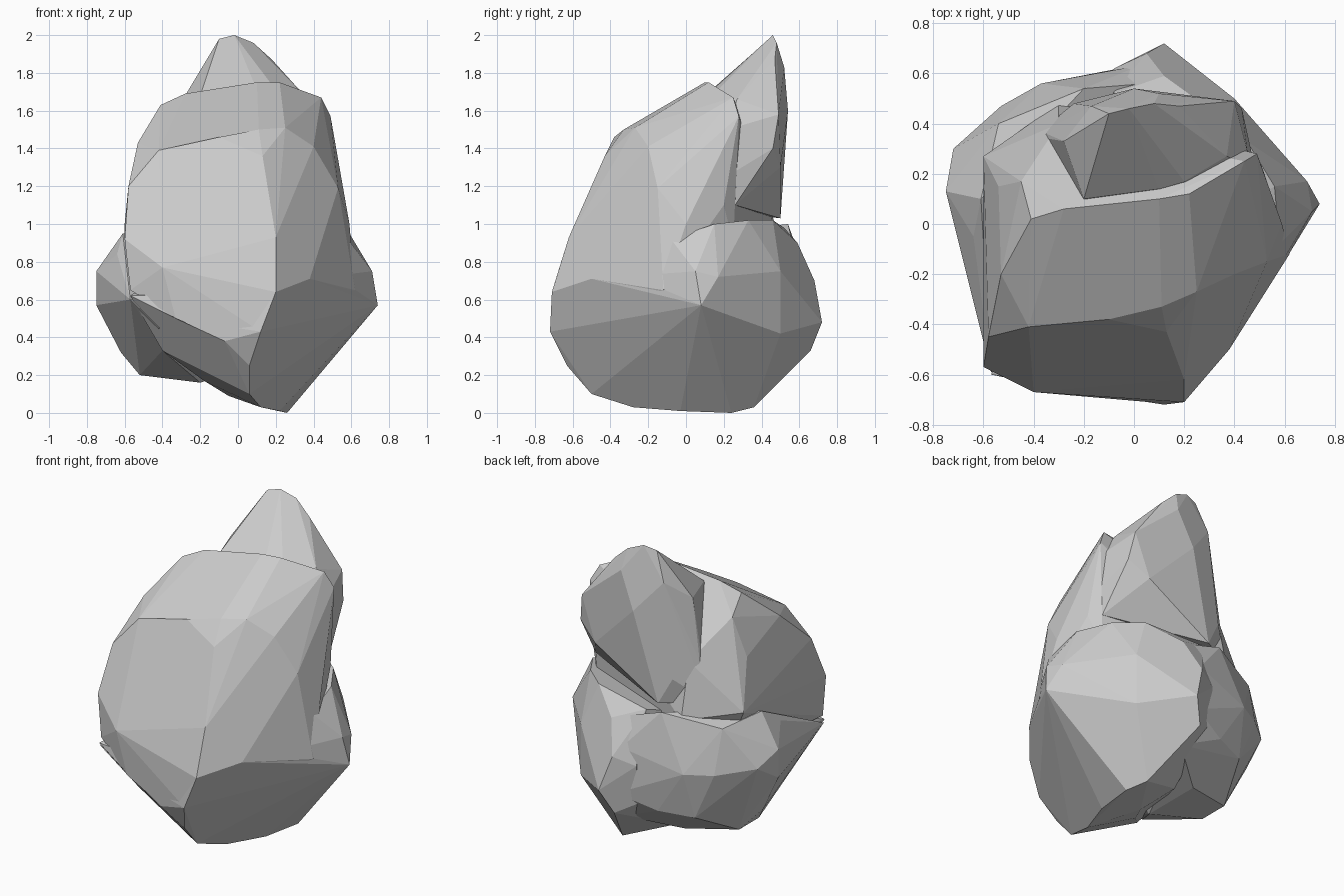
import bpy, bmesh, math


def boulder(name, points):
    """Faceted convex stone spanning the given corner points."""
    bm = bmesh.new()
    for p in points:
        bm.verts.new(p)
    res = bmesh.ops.convex_hull(bm, input=bm.verts[:])
    loose = {g for g in res["geom_interior"] + res["geom_unused"]
             if isinstance(g, bmesh.types.BMVert)}
    loose |= {v for v in bm.verts if not v.link_faces}
    bmesh.ops.delete(bm, geom=list(loose), context='VERTS')
    bmesh.ops.recalc_face_normals(bm, faces=bm.faces[:])
    me = bpy.data.meshes.new(name)
    bm.to_mesh(me)
    bm.free()
    ob = bpy.data.objects.new(name, me)
    bpy.context.collection.objects.link(ob)
    return ob


# Large sloping slab at the front and middle
slab = boulder("rock", [
    (-.42, -.41, 1.39), (-.1, -.38, 1.46), (.13, -.43, 1.36), (.2, -.62, .93),
    (.03, -.68, .75), (-.4, -.67, .77), (-.6, -.57, .92), (-.58, -.45, 1.2),
    (-.53, -.2, 1.43), (-.41, .02, 1.63), (-.28, .06, 1.69), (.1, .1, 1.75),
    (.22, .12, 1.75), (.44, .25, 1.67), (.49, .28, 1.57), (.11, -.33, 1.5),
    (.25, -.27, 1.51), (.4, -.2, 1.41), (.53, -.15, 1.19), (.2, -.71, .64),
    (.38, -.5, .71), (.62, -.12, .65), (.59, 0, 1.0), (.52, .2, 1.1),
    (-.6, .27, 1.0), (-.54, .15, 1.3), (-.3, .4, 1.3), (-.45, .17, 1.54),
    (.45, .25, .9), (-.3, .48, .95), (-.57, -.58, .65), (-.33, -.66, .5),
    (-.07, -.69, .39), (.12, -.715, .43), (-.4, .2, .6)])

# Pointed crest leaning to the back
crest = boulder("crest", [
    (-.02, .46, 2.0), (-.1, .44, 1.98), (.08, .48, 1.96), (.18, .47, 1.87),
    (.28, .45, 1.74), (.4, .49, 1.58), (-.17, .47, 1.8), (-.28, .33, 1.68),
    (-.2, .1, 1.68), (.1, .14, 1.71), (.2, .17, 1.71), (.37, .27, 1.66),
    (0, .54, 1.6), (.1, .52, 1.83), (.43, .46, 1.4), (.3, .5, 1.3),
    (-.1, .52, 1.2), (-.24, .48, 1.2), (-.35, .36, 1.3), (-.24, .42, 1.54),
    (.46, .26, 1.1), (.52, .05, 1.15), (.47, .22, 1.5), (.35, .29, 1.09),
    (-.15, .5, 1.03), (-.4, .35, 1.05)])

# Broad base, bulging to the back right
base = boulder("base", [
    (.2, -.71, .64), (.12, -.72, .43), (-.07, -.69, .38), (-.33, -.65, .5),
    (-.57, -.6, .62), (.38, -.5, .71), (.63, -.1, .65), (.71, .05, .75),
    (.74, .08, .57), (.06, -.63, .25), (.06, -.5, .1), (.12, -.28, .03),
    (.22, -.03, .01), (.26, .24, 0), (.2, .36, .03), (.12, .72, .48),
    (.05, .68, .7), (.12, .59, .9), (.4, .5, .75), (.4, .5, .42),
    (.05, .66, .33), (.1, .5, .18), (.69, .17, .72), (.3, .46, 1.02),
    (.45, .33, 1.02), (.56, .15, 1.0), (.58, -.08, .92), (-.4, -.45, .33),
    (-.18, -.2, .17), (-.05, 0, .09), (-.1, .25, .14), (-.08, .52, .98),
    (-.08, .62, .65), (-.08, .58, .4)])

# Rounded lobe low on the left and back left
lobe = boulder("left_lobe", [
    (-.75, .13, .75), (-.75, .13, .57), (-.72, .3, .68), (-.53, .47, .65),
    (-.37, .56, .65), (-.17, .6, .7), (-.61, .1, .95), (-.62, .1, .32),
    (-.52, .2, .2), (-.2, .3, .16), (-.4, .48, .35), (-.19, .56, .37),
    (-.57, -.59, .6), (-.42, -.55, .45), (-.4, -.4, .33), (-.52, 0, .2),
    (-.2, -.1, .16), (-.54, .4, .93), (-.2, .54, 1.0), (-.64, -.05, .84),
    (.02, .63, .75), (.05, .64, .45), (.08, .52, .25), (.05, .56, .92),
    (.1, 0, .6), (.1, -.3, .6)])

# Fuse the stones into one rock
parts = [crest, base, lobe]
for p in parts:
    m = slab.modifiers.new(p.name, 'BOOLEAN')
    m.operation = 'UNION'
    m.solver = 'EXACT'
    m.object = p
dg = bpy.context.evaluated_depsgraph_get()
fused = bpy.data.meshes.new_from_object(slab.evaluated_get(dg))
slab.modifiers.clear()
slab.data = fused
for p in parts:
    bpy.data.objects.remove(p)

# Merge nearly flat triangles into facets
bm = bmesh.new()
bm.from_mesh(fused)
bmesh.ops.remove_doubles(bm, verts=bm.verts[:], dist=0.0005)
bmesh.ops.dissolve_limit(bm, angle_limit=math.radians(5),
                         verts=bm.verts[:], edges=bm.edges[:])
for f in bm.faces:
    f.smooth = False
bm.to_mesh(fused)
bm.free()
